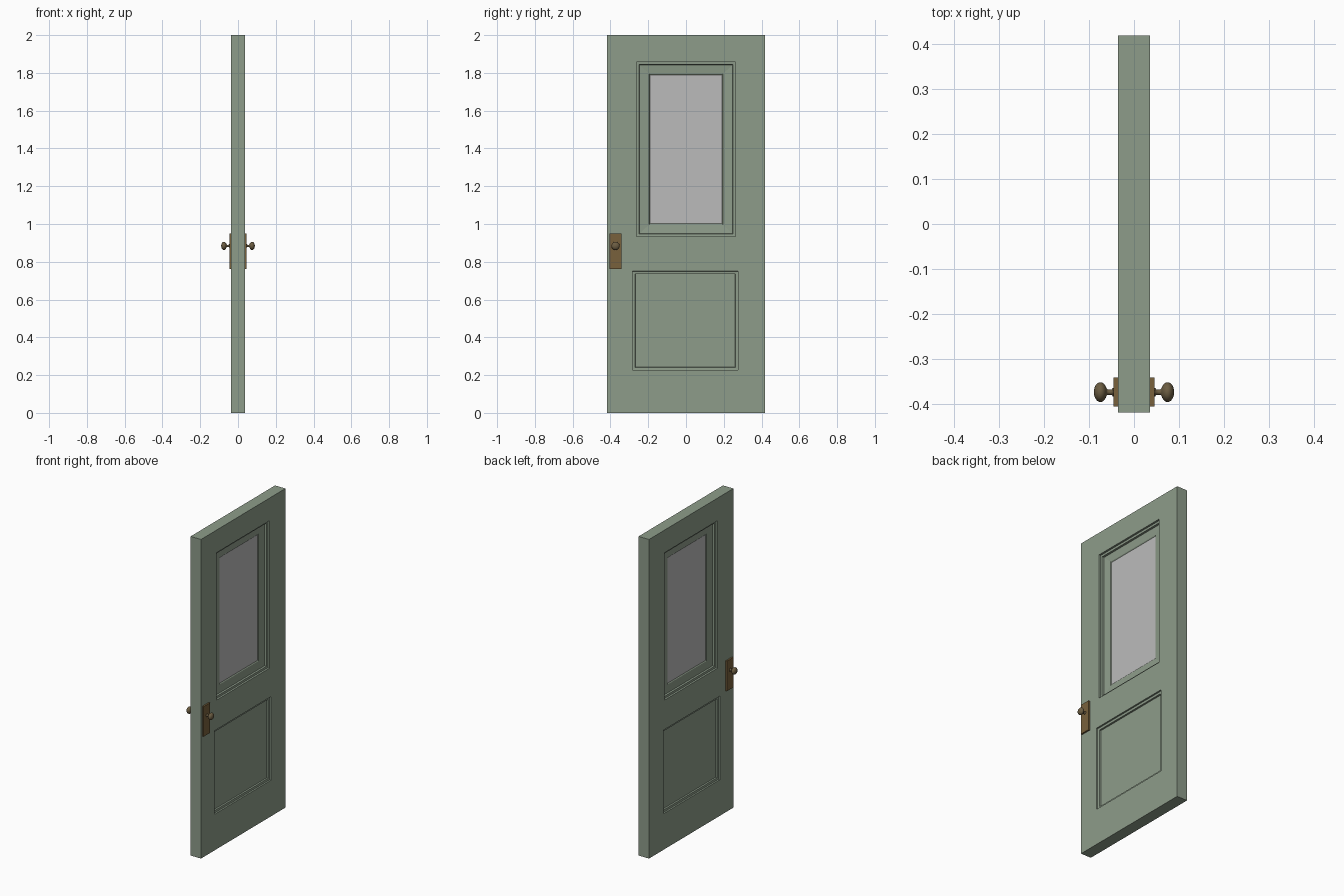
import bpy, bmesh, math
from mathutils import Matrix

if "Cube" in bpy.data.objects:
    bpy.data.objects.remove(bpy.data.objects["Cube"])


def material(name, rgb):
    m = bpy.data.materials.new(name)
    m.diffuse_color = (*rgb, 1)
    m.use_nodes = True
    m.node_tree.nodes["Principled BSDF"].inputs["Base Color"].default_value = m.diffuse_color
    return m


GREEN = material("sage_green_paint", (0.27, 0.335, 0.255))
GLASS = material("grey_glass", (0.50, 0.50, 0.50))
BRASS = material("aged_brass", (0.19, 0.12, 0.045))
BRONZE = material("dark_bronze", (0.15, 0.11, 0.055))

HX, HY, TOP, SPLIT = 0.036, 0.418, 2.0, 0.84
KY, KZ = -0.373, 0.884


def make_object(name, bm, mats):
    me = bpy.data.meshes.new(name)
    bm.to_mesh(me)
    bm.free()
    for m in mats:
        me.materials.append(m)
    ob = bpy.data.objects.new(name, me)
    bpy.context.collection.objects.link(ob)
    return ob


def rect(bm, x, y0, y1, z0, z1):
    return [bm.verts.new((x, y, z)) for y, z in ((y0, z0), (y1, z0), (y1, z1), (y0, z1))]


def nested(bm, rects, mat):
    """Concentric rectangles joined by rings, the last one filled."""
    loops = [rect(bm, *r) for r in rects]
    for a, b in zip(loops, loops[1:]):
        for i in range(4):
            j = (i + 1) % 4
            bm.faces.new((a[i], a[j], b[j], b[i]))
    bm.faces.new(loops[-1]).material_index = mat


# door leaf: both faces with stepped recesses
bm = bmesh.new()
for s in (1, -1):
    # glazed upper opening
    nested(bm, [
        (s * HX, -HY, HY, SPLIT, TOP),
        (s * HX, -0.262, 0.262, 0.934, 1.858),
        (s * 0.025, -0.261, 0.261, 0.935, 1.857),
        (s * 0.024, -0.248, 0.248, 0.948, 1.844),
        (s * 0.012, -0.247, 0.247, 0.949, 1.843),
        (s * 0.007, -0.195, 0.195, 0.997, 1.795),
        (s * 0.003, -0.191, 0.191, 1.002, 1.79),
    ], 1)
    # solid lower panel
    nested(bm, [
        (s * HX, -HY, HY, 0, SPLIT),
        (s * HX, -0.284, 0.276, 0.226, 0.75),
        (s * 0.027, -0.283, 0.275, 0.227, 0.749),
        (s * 0.026, -0.269, 0.261, 0.241, 0.735),
        (s * 0.016, -0.268, 0.260, 0.242, 0.734),
    ], 0)
# door edges
outline = [(-HY, 0), (HY, 0), (HY, SPLIT), (HY, TOP), (-HY, TOP), (-HY, SPLIT)]
for (ya, za), (yb, zb) in zip(outline, outline[1:] + outline[:1]):
    bm.faces.new([bm.verts.new(c) for c in
                  ((-HX, ya, za), (HX, ya, za), (HX, yb, zb), (-HX, yb, zb))])
bmesh.ops.remove_doubles(bm, verts=bm.verts, dist=0.0001)
bmesh.ops.recalc_face_normals(bm, faces=bm.faces)
make_object("door_leaf", bm, [GREEN, GLASS])

# knob outline: distance from the plate, radius
profile = [(0.0, 0.010), (0.002, 0.009), (0.004, 0.006), (0.013, 0.006), (0.015, 0.008)]
for i in range(2, 13):
    a = math.pi * i / 12
    profile.append((0.029 - 0.0145 * math.cos(a), max(0.022 * math.sin(a), 0.0002)))

for s, side in ((1, "right"), (-1, "left")):
    # backing plate
    bm = bmesh.new()
    bmesh.ops.create_cube(bm, size=1, matrix=Matrix.Translation((s * 0.0405, KY, 0.856))
                          @ Matrix.Diagonal((0.011, 0.064, 0.188, 1)))
    make_object("handle_plate_" + side, bm, [BRASS])

    # turned knob and neck
    bm = bmesh.new()
    n = 24
    rings = [[bm.verts.new((s * (0.0455 + d), KY + r * math.cos(2 * math.pi * k / n),
                            KZ + r * math.sin(2 * math.pi * k / n))) for k in range(n)]
             for d, r in profile]
    for a, b in zip(rings, rings[1:]):
        for k in range(n):
            m = (k + 1) % n
            bm.faces.new((a[k], a[m], b[m], b[k]))
    bm.faces.new(rings[0])
    bm.faces.new(rings[-1])
    bmesh.ops.recalc_face_normals(bm, faces=bm.faces)
    for f in bm.faces:
        f.smooth = True
    make_object("knob_" + side, bm, [BRONZE])
